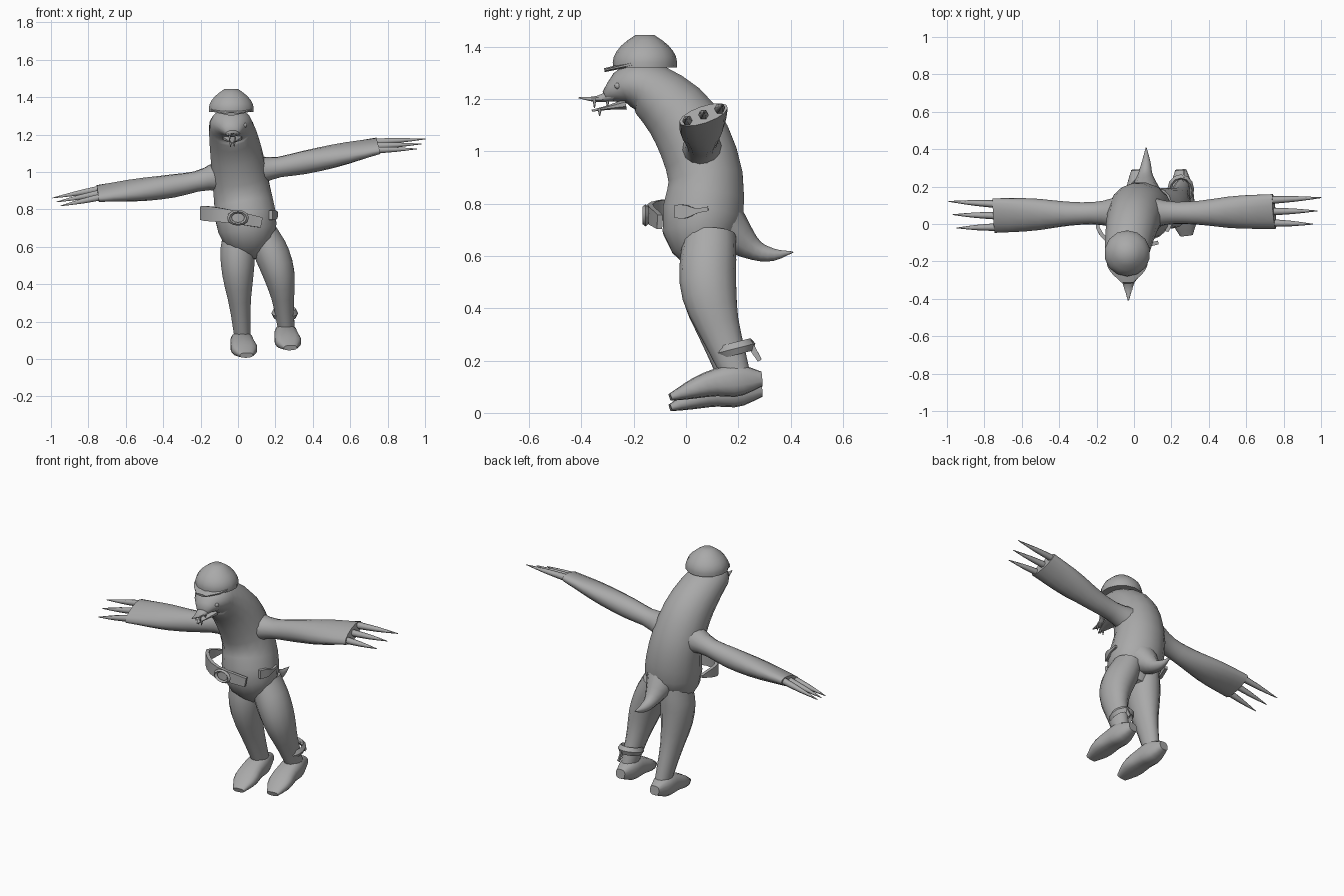
import bpy
import math
from mathutils import Vector

cube = bpy.data.objects.get("Cube")
if cube:
    bpy.data.objects.remove(cube)

ACROSS, FORWARD, UP = Vector((1, 0, 0)), Vector((0, -1, 0)), Vector((0, 0, 1))

grey = bpy.data.materials.new("plain_grey")
grey.use_nodes = True
grey.diffuse_color = (.4, .4, .4, 1)
grey.node_tree.nodes["Principled BSDF"].inputs["Base Color"].default_value = grey.diffuse_color


def finish(obj, name, angle=60):
    obj.name = name
    obj.data.materials.append(grey)
    bpy.ops.object.select_all(action="DESELECT")
    obj.select_set(True)
    bpy.context.view_layer.objects.active = obj
    bpy.ops.object.shade_smooth_by_angle(angle=math.radians(angle))


def along(values, t):
    """Smooth curve through evenly spaced numbers or vectors, t from 0 to 1."""
    last = len(values) - 1
    i = min(int(t * last), last - 1)
    f = t * last - i
    start, end = values[i], values[i + 1]
    slope_in = (end - values[i - 1]) / 2 if i > 0 else end - start
    slope_out = (values[i + 2] - start) / 2 if i + 2 <= last else end - start
    ease = f * f * (3 - 2 * f)
    return (start * (1 - ease) + end * ease
            + slope_in * (f * (1 - f) ** 2) - slope_out * (f * f * (1 - f)))


def tube(name, path, widths, depths=None, side=ACROSS, sides=14, steps=10, boxy=1, angle=60):
    """Loft a rounded section along a path; widths lie along the side direction."""
    path = [Vector(p) for p in path]
    depths = depths or widths
    verts, faces = [], []
    for i in range(steps + 1):
        t = i / steps
        before, after = max(t - .01, 0), min(t + .01, 1)
        tangent = (along(path, after) - along(path, before)).normalized()
        u = (side - tangent * side.dot(tangent)).normalized()
        v = tangent.cross(u)
        for k in range(sides):
            turn = math.tau * (k + .5) / sides
            c, s = math.cos(turn), math.sin(turn)
            c, s = math.copysign(abs(c) ** boxy, c), math.copysign(abs(s) ** boxy, s)
            verts.append(along(path, t) + u * c * along(widths, t) + v * s * along(depths, t))
    for start in range(0, steps * sides, sides):
        for k in range(sides):
            a, b = start + k, start + (k + 1) % sides
            faces.append((a, b, b + sides, a + sides))
    faces += [tuple(reversed(range(sides))), tuple(range(steps * sides, len(verts)))]
    mesh = bpy.data.meshes.new(name)
    mesh.from_pydata(verts, [], faces)
    obj = bpy.data.objects.new(name, mesh)
    bpy.context.collection.objects.link(obj)
    finish(obj, name, angle)


def spike(name, base, tip, radius, side=UP):
    tube(name, [base, tip], [radius, radius * .7, .002], side=side, sides=6, steps=4)


def strip(name, path, widths, thickness):
    tube(name, path, widths, [thickness, thickness], side=UP, sides=4, boxy=.5, angle=30)


def ring(name, place, radius, thickness, tilt, stretch):
    bpy.ops.mesh.primitive_torus_add(location=place, rotation=(tilt, 0, 0), major_segments=12,
                                     minor_segments=4, major_radius=radius, minor_radius=thickness)
    obj = bpy.context.object
    obj.scale = stretch
    finish(obj, name, angle=30)


# Torso, bent neck and head in one loft
tube("body",
     [(.07, .1, .55), (.05, .06, .7), (.02, .075, .9), (-.01, 0, 1.1),
      (-.035, -.13, 1.23), (-.035, -.22, 1.25), (-.03, -.31, 1.21)],
     [.08, .16, .155, .14, .122, .105, .035],
     [.06, .152, .145, .138, .108, .083, .02], sides=16, steps=18)

# Beak
face = Vector((-.03, -.26, 1.22))
tube("upper_beak", [face, face + FORWARD * .08 - UP * .02, face + FORWARD * .15 - UP * .015],
     [.055, .025, .003], [.03, .013, .003], sides=8)
tube("lower_beak", [face - FORWARD * .03 - UP * .04, face + FORWARD * .1 - UP * .065],
     [.055, .03, .004], [.022, .01, .004], sides=8)

# Teeth and eyes
for mirror in (-1, 1):
    for reach in (.04, .09):
        root = face + FORWARD * reach + ACROSS * mirror * .015 - UP * .02
        spike("upper_tooth", root, root - UP * .035, .007, side=ACROSS)
    root = face + FORWARD * .07 + ACROSS * mirror * .01 - UP * .055
    spike("lower_tooth", root, root - UP * .03, .008, side=ACROSS)
    bpy.ops.mesh.primitive_uv_sphere_add(segments=10, ring_count=6, radius=.013,
                                         location=face + ACROSS * mirror * .065 + UP * .03)
    finish(bpy.context.object, "eye")

# Cap with a short brim
cap = Vector((-.036, -.157, 1.32))
tube("cap_crown", [cap, cap + UP * .125], [.122, .122, .108, .08, .035], steps=6)
tube("cap_brim", [cap + FORWARD * .02 + UP * .02, cap + FORWARD * .155 - UP * .01],
     [.125, .105, .035], [.012, .008], sides=8, angle=40)

# Tail
tube("tail", [(.06, .14, .72), (.06, .25, .63), (.065, .33, .605), (.065, .41, .615)],
     [.1, .045, .025, .002], sides=10)

# Sleeved arms, twisted so the rear edge is higher, each with three long claws
twist = Vector((0, .94, .34))
for name, shoulder, elbow, wrist, tip in (
        ("left", (.05, .06, 1), (.35, .06, 1.05), (.75, .067, 1.14), (.98, .07, 1.15)),
        ("right", (-.05, .06, .99), (-.35, .055, .925), (-.75, .045, .885), (-.97, .05, .84))):
    tube(name + "_arm", [shoulder, elbow, wrist],
         [.095, .062, .065, .09, .098], [.1, .056, .062, .056, .033], side=twist)
    for finger in (-1, 0, 1):
        root = Vector(wrist).lerp(Vector(tip), -.1) + twist * finger * .065
        end = Vector(wrist).lerp(Vector(tip), 1 + finger * .1) + twist * finger * .075
        spike(name + "_claw", root, end, .021)

# Legs and toe-down feet
for name, hip, knee, ankle in (
        ("left", (.13, .09, .68), (.22, .09, .45), (.26, .19, .15)),
        ("right", (0, .09, .68), (0, .09, .45), (.025, .19, .11))):
    tube(name + "_leg", [hip, knee, ankle], [.08, .095, .085, .058, .044],
         [.1, .108, .104, .076, .055])
    ankle = Vector(ankle)
    tube(name + "_foot",
         [ankle + Vector((-.01, .1, -.02)), ankle - Vector((0, .08, .035)),
          ankle + Vector((.02, -.25, -.09))],
         [.03, .06, .065, .07, .035], [.028, .062, .052, .037, .014], boxy=.75)

# Ankle strap with a dangling end
ring("ankle_strap", (.25, .185, .245), .06, .012, .25, (1, 1.15, 2))
strip("ankle_strap_end", [(.265, .24, .27), (.268, .282, .2)], [.016, .01], .005)

# Broken belt wrapping the front and right hip, with its buckle
strip("belt", [(-.17, .09, .775), (-.19, -.03, .78), (-.06, -.135, .765), (.125, -.1, .73)],
      [.01, .045, .043, .033], .012)
ring("belt_buckle", (0, -.155, .755), .042, .011, math.pi / 2, (1.1, .8, 1))

# Torn belt scrap on the left hip
strip("belt_scrap", [(.175, -.04, .77), (.2, .02, .77), (.205, .085, .78)],
      [.03, .03, .012, .01], .012)
